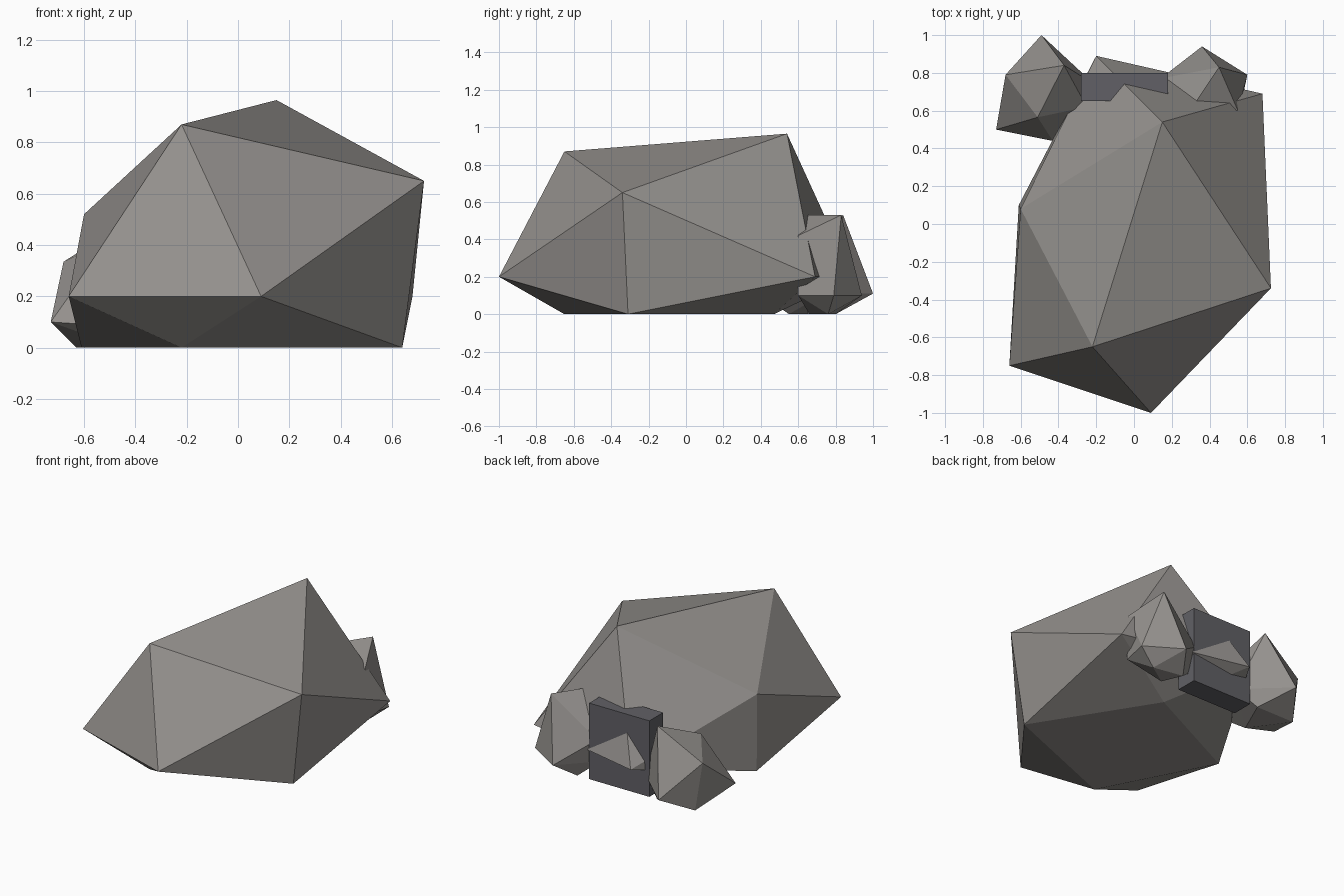
import bpy, bmesh
from mathutils import Vector

if "Cube" in bpy.data.objects:
    bpy.data.objects.remove(bpy.data.objects["Cube"])


def material(name, rgb):
    m = bpy.data.materials.new(name)
    m.diffuse_color = (*rgb, 1)
    m.use_nodes = True
    m.node_tree.nodes["Principled BSDF"].inputs["Base Color"].default_value = m.diffuse_color
    return m


rock_grey = material("warm_rock_grey", (0.30, 0.285, 0.27))
door_grey = material("dark_slate_grey", (0.12, 0.118, 0.132))


def finish(name, bm, mat):
    bmesh.ops.recalc_face_normals(bm, faces=bm.faces)
    mesh = bpy.data.meshes.new(name)
    bm.to_mesh(mesh)
    bm.free()
    mesh.materials.append(mat)
    obj = bpy.data.objects.new(name, mesh)
    bpy.context.collection.objects.link(obj)
    return obj


def rock(name, corners):
    """Faceted boulder: the convex hull of a few corner points."""
    bm = bmesh.new()
    for c in corners:
        bm.verts.new(c)
    out = bmesh.ops.convex_hull(bm, input=bm.verts)
    loose = [g for g in out["geom_interior"] if isinstance(g, bmesh.types.BMVert)]
    bmesh.ops.delete(bm, geom=loose, context='VERTS')
    return finish(name, bm, rock_grey)


def box(name, low, high, mat):
    bm = bmesh.new()
    low, high = Vector(low), Vector(high)
    bmesh.ops.create_cube(bm, size=1)
    for v in bm.verts:
        v.co = (low + high) / 2 + v.co * (high - low)
    return finish(name, bm, mat)


# Large boulder: upper corners, widest ring, then flat base
rock("large_boulder", [
    (-0.22, -0.65, 0.87), (0.15, 0.54, 0.965), (0.725, -0.34, 0.65), (-0.60, 0.08, 0.52),
    (0.09, -1.0, 0.2), (-0.66, -0.75, 0.2), (0.68, 0.69, 0.2), (-0.20, 0.89, 0.2),
    (-0.22, -0.65, 0), (0.64, -0.31, 0), (0.15, 0.47, 0), (-0.61, 0.10, 0),
])

# Small boulders on both sides of the slab
rock("left_small_boulder", [
    (-0.37, 0.84, 0.53), (-0.51, 0.565, 0.41), (-0.68, 0.79, 0.335), (-0.25, 0.62, 0.32),
    (-0.49, 1.0, 0.11), (-0.73, 0.50, 0.10), (-0.43, 0.44, 0.08), (-0.21, 0.74, 0.11),
    (-0.63, 0.80, 0), (-0.45, 0.55, 0), (-0.34, 0.80, 0),
])
rock("right_small_boulder", [
    (0.45, 0.83, 0.53), (0.33, 0.65, 0.53), (0.55, 0.60, 0.42), (0.14, 0.77, 0.27),
    (0.36, 0.94, 0.10), (0.60, 0.79, 0.10), (0.56, 0.60, 0.10), (0.15, 0.72, 0.10),
    (0.48, 0.76, 0), (0.33, 0.66, 0), (0.27, 0.80, 0),
])

# Upright slab at the back
box("back_slab", (-0.28, 0.65, 0), (0.18, 0.80, 0.525), door_grey)
